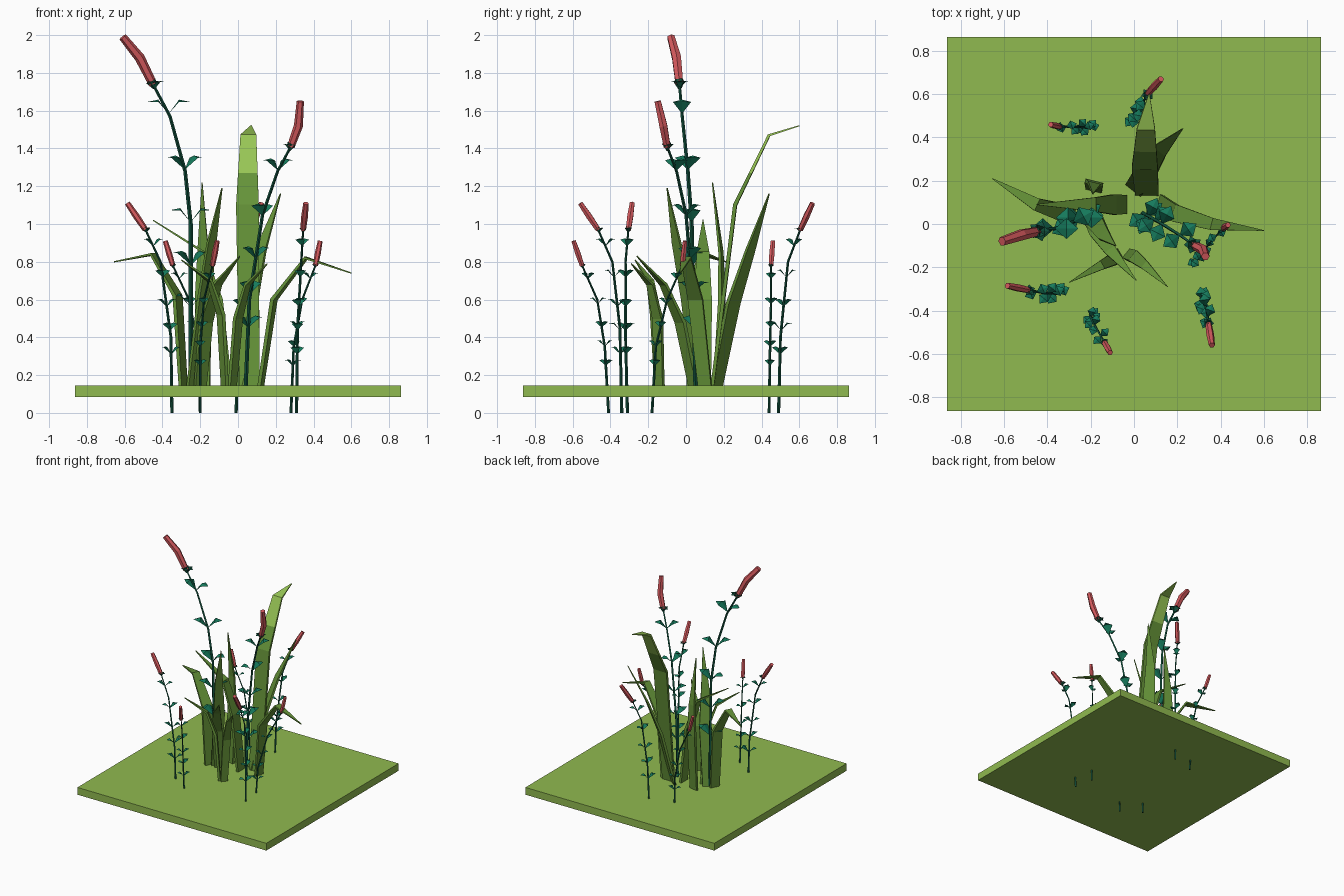
import bpy
import bmesh
import math
from mathutils import Vector

cube = bpy.data.objects.get("Cube")
if cube:
    bpy.data.objects.remove(cube, do_unlink=True)

UP = Vector((0, 0, 1))


def material(name, color):
    mat = bpy.data.materials.new(name)
    mat.use_nodes = True
    mat.diffuse_color = (*color, 1)
    mat.node_tree.nodes["Principled BSDF"].inputs["Base Color"].default_value = (*color, 1)
    return mat


TURF = material("turf green", (0.28, 0.49, 0.08))
BLADE = material("blade green", (0.13, 0.29, 0.04))
BLADE_TIP = material("light blade green", (0.31, 0.56, 0.09))
STEM = material("dark stem green", (0.006, 0.09, 0.05))
LEAF = material("teal leaf green", (0.008, 0.2, 0.11))
FLOWER = material("coral red", (0.66, 0.1, 0.11))


def finish(bm, name, *mats):
    bmesh.ops.recalc_face_normals(bm, faces=bm.faces)
    mesh = bpy.data.meshes.new(name)
    bm.to_mesh(mesh)
    bm.free()
    for mat in mats:
        mesh.materials.append(mat)
    obj = bpy.data.objects.new(name, mesh)
    bpy.context.collection.objects.link(obj)
    return obj


def tangent(points, i):
    return (points[min(i + 1, len(points) - 1)] - points[max(i - 1, 0)]).normalized()


def loft(bm, rings):
    """Skin a row of closed rings and cap both ends."""
    loops = [[bm.verts.new(p) for p in ring] for ring in rings]
    n = len(loops[0])
    for a, b in zip(loops, loops[1:]):
        for k in range(n):
            bm.faces.new((a[k], a[(k + 1) % n], b[(k + 1) % n], b[k]))
    bm.faces.new(loops[0])
    bm.faces.new(loops[-1])


def tube(bm, points, radii, sides):
    rings = []
    for i, p in enumerate(points):
        t = tangent(points, i)
        u = t.cross(Vector((0, 1, 0))).normalized()
        v = t.cross(u)
        angles = [math.tau * k / sides for k in range(sides)]
        rings.append([p + radii[i] * (u * math.cos(a) + v * math.sin(a)) for a in angles])
    loft(bm, rings)


def grass_blade(name, width, *coords, light_above=None):
    """Flat tapering strip following a path, wide across its lean."""
    points = [Vector(c) for c in coords]
    lean = points[-1] - points[0]
    side = lean.cross(UP).normalized()
    rings = []
    for i, p in enumerate(points):
        taper = (0.9, 1, 0.7, 0.04)[i]
        normal = side.cross(tangent(points, i)).normalized()
        w = side * width * taper / 2
        d = normal * 0.01 * max(taper, 0.3)
        rings.append([p - w - d, p + w - d, p + w + d, p - w + d])
    bm = bmesh.new()
    loft(bm, rings)
    if light_above:
        geom = bm.verts[:] + bm.edges[:] + bm.faces[:]
        bmesh.ops.bisect_plane(bm, geom=geom, plane_co=(0, 0, light_above), plane_no=UP)
        for f in bm.faces:
            f.material_index = int(f.calc_center_median().z > light_above)
    finish(bm, name, BLADE, BLADE_TIP)


def leaf(bm, root, angle, size, rise=0.75):
    """Folded diamond leaf that rises and then nods outward."""
    out = Vector((math.cos(angle), math.sin(angle), 0))
    side = out.cross(UP)
    mid = root + size * (out * 0.55 + UP * rise)
    tip = root + size * (out * 1.1 + UP * rise * 0.85)
    left, right = (mid + s * side * size * 0.48 - UP * size * 0.12 for s in (-1, 1))
    r, m, t, a, b = (bm.verts.new(p) for p in (root, mid, tip, left, right))
    for tri in ((r, a, m), (r, m, b), (a, t, m), (m, t, b)):
        bm.faces.new(tri)


def along(points, z):
    """Point on the stem at a given height."""
    for a, b in zip(points, points[1:]):
        if z <= b.z:
            return a.lerp(b, max(0, (z - a.z) / (b.z - a.z)))
    return points[-1]


def flower_plant(name, size, turn, stem, head):
    stem = [Vector(c) for c in stem]
    head = [stem[-1]] + [Vector(c) for c in head]
    if len(head) == 2:
        head.insert(1, head[0].lerp(head[1], 0.5))

    bm = bmesh.new()
    n = len(stem)
    tube(bm, stem, [(0.004 + 0.008 * size) * (1 - 0.5 * i / n) for i in range(n)], 4)
    finish(bm, name + "_stem", STEM)

    # Opposite leaf pairs up the stem
    bm = bmesh.new()
    for k, f in enumerate((0.32, 0.45, 0.58, 0.74, 0.91)):
        root = along(stem, stem[-1].z * f)
        for half in (0, math.pi):
            leaf(bm, root, turn + half + 0.5 * (k % 2), 0.1 * size)
    finish(bm, name + "_leaves", LEAF)

    # Cup with pointed sepals below the bloom
    bm = bmesh.new()
    axis = (head[1] - head[0]).normalized()
    base = head[0] - axis * 0.025 * size
    tube(bm, [base, head[0] + axis * 0.02 * size], [0.01 * size, 0.03 * size], 5)
    for k in range(5):
        leaf(bm, base, turn + math.tau * k / 5, 0.045 * size, 0.9)
    finish(bm, name + "_cup", STEM)

    # Spike-shaped bloom
    bm = bmesh.new()
    r = 0.007 + 0.02 * size
    tube(bm, head, [r * 0.85, r, r * 0.8], 6)
    finish(bm, name + "_bloom", FLOWER)


# Ground slab
bm = bmesh.new()
bmesh.ops.create_cube(bm, size=1)
bmesh.ops.scale(bm, vec=(1.728, 1.728, 0.06), verts=bm.verts)
bmesh.ops.translate(bm, vec=(0, 0, 0.115), verts=bm.verts)
finish(bm, "ground_slab", TURF)

# Grass blades
grass_blade("tall_back_blade", 0.12, (.06, .14, .14), (.05, .26, 1.1),
            (.055, .44, 1.47), (.07, .6, 1.52), light_above=1.27)
grass_blade("upright_blade", 0.085, (-.185, .16, .14), (-.185, .19, .6),
            (-.185, .185, .85), (-.19, .14, 1.22))
grass_blade("back_left_blade", 0.1, (0, .16, .14), (.06, .25, .58),
            (.12, .34, .86), (.225, .44, 1.16))
grass_blade("drooping_left_blade", 0.08, (.12, .1, .14), (.19, .05, .6),
            (.36, 0, .82), (.6, -.03, .74))
grass_blade("right_reaching_blade", 0.095, (-.04, .09, .14), (-.09, .09, .6),
            (-.18, .09, .85), (-.45, .09, 1.02))
grass_blade("drooping_right_blade", 0.085, (-.29, .04, .14), (-.32, .05, .62),
            (-.45, .09, .84), (-.655, .21, .8))
grass_blade("front_leaning_blade", 0.085, (-.24, .06, .14), (-.18, .01, .6),
            (-.14, -.05, .9), (-.085, -.1, 1.19))
grass_blade("front_nodding_blade", 0.08, (-.2, .04, .14), (-.17, -.03, .48),
            (-.11, -.12, .68), (.01, -.26, .83))
grass_blade("front_right_blade", 0.06, (-.07, -.14, .14), (-.09, -.16, .52),
            (-.15, -.19, .7), (-.3, -.27, .81))
grass_blade("front_left_blade", 0.06, (-.03, -.14, .14), (0, -.15, .5),
            (.05, -.19, .68), (.155, -.29, .79))

# Tall flowers
flower_plant("tall_right_flower", 1, 0,
             [(-.25, .05, .12), (-.25, .03, 1), (-.28, .01, 1.28), (-.36, -.02, 1.57), (-.45, -.035, 1.74)],
             [(-.52, -.05, 1.88), (-.61, -.08, 1.99)])
flower_plant("tall_left_flower", 0.85, 0.6,
             [(.04, .05, .12), (.06, .04, .6), (.13, 0, 1.05), (.21, -.05, 1.28), (.28, -.1, 1.41)],
             [(.32, -.12, 1.52), (.33, -.15, 1.65)])

# Medium flowers
flower_plant("right_flower", 0.55, 0.4,
             [(-.35, -.31, 0), (-.355, -.32, .4), (-.41, -.32, .8), (-.49, -.305, .97)],
             [(-.585, -.285, 1.11)])
flower_plant("left_flower", 0.55, 1.2,
             [(.31, -.34, 0), (.315, -.35, .45), (.335, -.39, .8), (.345, -.465, .97)],
             [(.36, -.56, 1.11)])
flower_plant("back_flower", 0.55, 0.9,
             [(-.01, .49, 0), (0, .5, .4), (.03, .54, .8), (.065, .605, .97)],
             [(.125, .67, 1.11)])

# Small flowers
flower_plant("small_front_flower", 0.45, 0.8,
             [(-.2, -.41, 0), (-.2, -.43, .35), (-.18, -.47, .6), (-.135, -.55, .78)],
             [(-.11, -.595, .91)])
flower_plant("small_left_flower", 0.45, 0.5,
             [(.28, -.18, 0), (.295, -.16, .35), (.34, -.1, .6), (.41, -.02, .78)],
             [(.435, -.005, .91)])
flower_plant("small_back_flower", 0.45, 0.3,
             [(-.2, .44, 0), (-.21, .445, .35), (-.26, .45, .6), (-.345, .45, .78)],
             [(-.385, .46, .91)])
